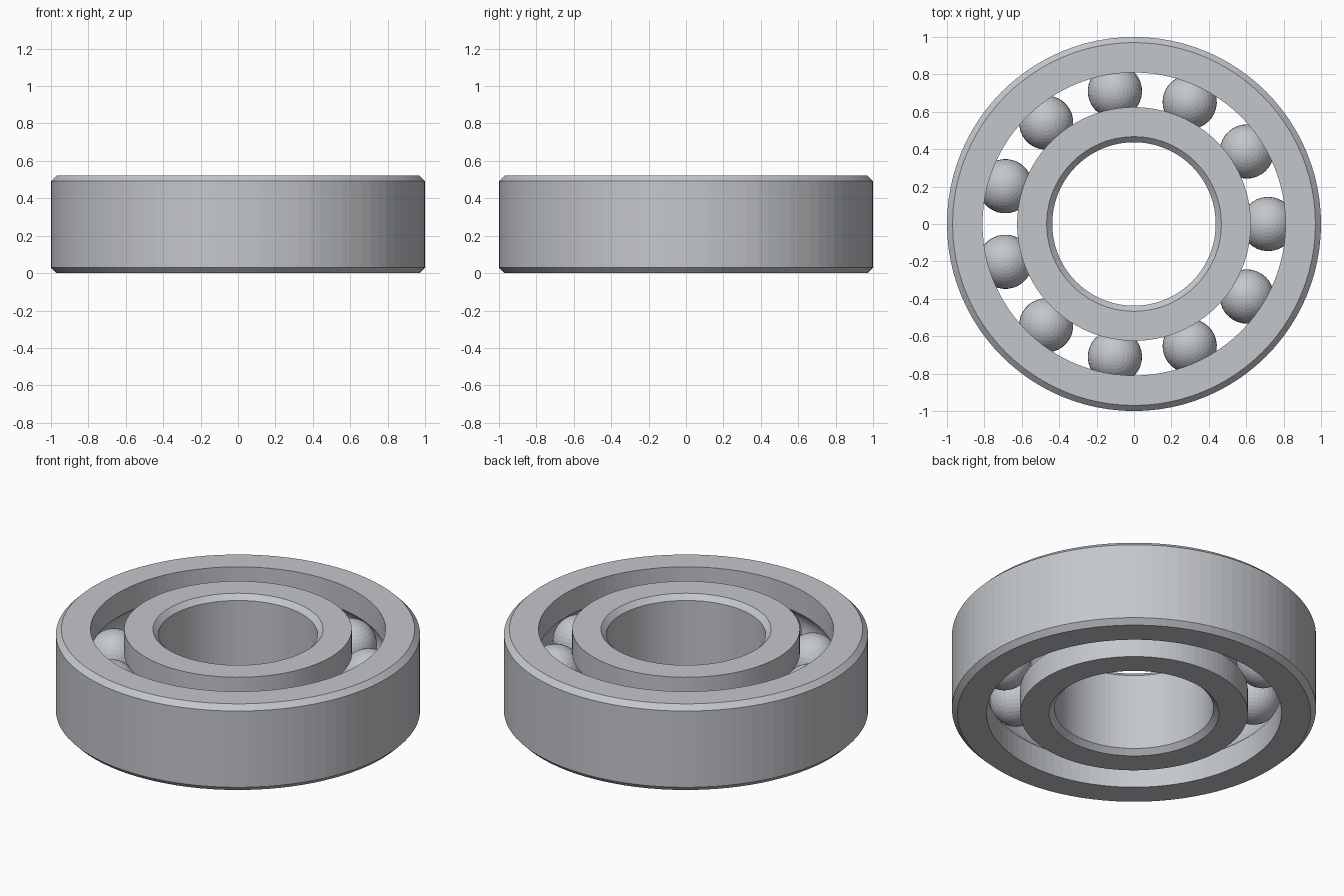
import bpy, bmesh
from math import sin, cos, pi, tau, acos

cube = bpy.data.objects.get("Cube")
if cube:
    bpy.data.objects.remove(cube, do_unlink=True)

HEIGHT = 0.522
MID = HEIGHT / 2
PITCH = 0.717          # radius of the circle of balls
BALL_R = 0.145
GROOVE_R = 0.147
CHAMFER = 0.03
SEGMENTS = 96
BALLS = 11

steel = bpy.data.materials.new("brushed steel grey")
steel.use_nodes = True
colour = (0.55, 0.57, 0.60, 1)
steel.diffuse_color = colour
bsdf = next(n for n in steel.node_tree.nodes if n.type == 'BSDF_PRINCIPLED')
bsdf.inputs["Base Color"].default_value = colour


def finish(name, bm):
    bmesh.ops.recalc_face_normals(bm, faces=bm.faces[:])
    mesh = bpy.data.meshes.new(name)
    bm.to_mesh(mesh)
    bm.free()
    mesh.materials.append(steel)
    obj = bpy.data.objects.new(name, mesh)
    bpy.context.collection.objects.link(obj)
    return obj


def race_ring(name, plain, raced):
    """Ring with a chamfered plain wall and a ball groove in the raced wall."""
    side = 1 if raced > PITCH else -1
    inset = plain - side * CHAMFER
    spread = acos(abs(raced - PITCH) / GROOVE_R)
    steps = 12
    groove = []
    for i in range(steps + 1):
        a = -spread + 2 * spread * i / steps
        groove.append((PITCH + side * GROOVE_R * cos(a), MID + GROOVE_R * sin(a)))
    profile = [(raced, 0)] + groove + [
        (raced, HEIGHT), (inset, HEIGHT), (plain, HEIGHT - CHAMFER),
        (plain, CHAMFER), (inset, 0)]
    bm = bmesh.new()
    loops = [[bm.verts.new((r * cos(t), r * sin(t), z)) for r, z in profile]
             for t in (tau * k / SEGMENTS for k in range(SEGMENTS))]
    n = len(profile)
    for k in range(SEGMENTS):
        a, b = loops[k], loops[(k + 1) % SEGMENTS]
        for i in range(n):
            j = (i + 1) % n
            bm.faces.new((a[i], b[i], b[j], a[j]))
    return finish(name, bm)


# Inner and outer races
race_ring("outer_ring", 1.0, 0.81)
race_ring("inner_ring", 0.437, 0.625)

# Balls, sharing one mesh
bm = bmesh.new()
bmesh.ops.create_uvsphere(bm, u_segments=32, v_segments=20, radius=BALL_R)
first = finish("ball_1", bm)
for i in range(BALLS):
    ball = first
    if i:
        ball = bpy.data.objects.new(f"ball_{i + 1}", first.data)
        bpy.context.collection.objects.link(ball)
    angle = tau * i / BALLS
    ball.location = (PITCH * cos(angle), PITCH * sin(angle), MID)
    ball.rotation_euler.z = angle
